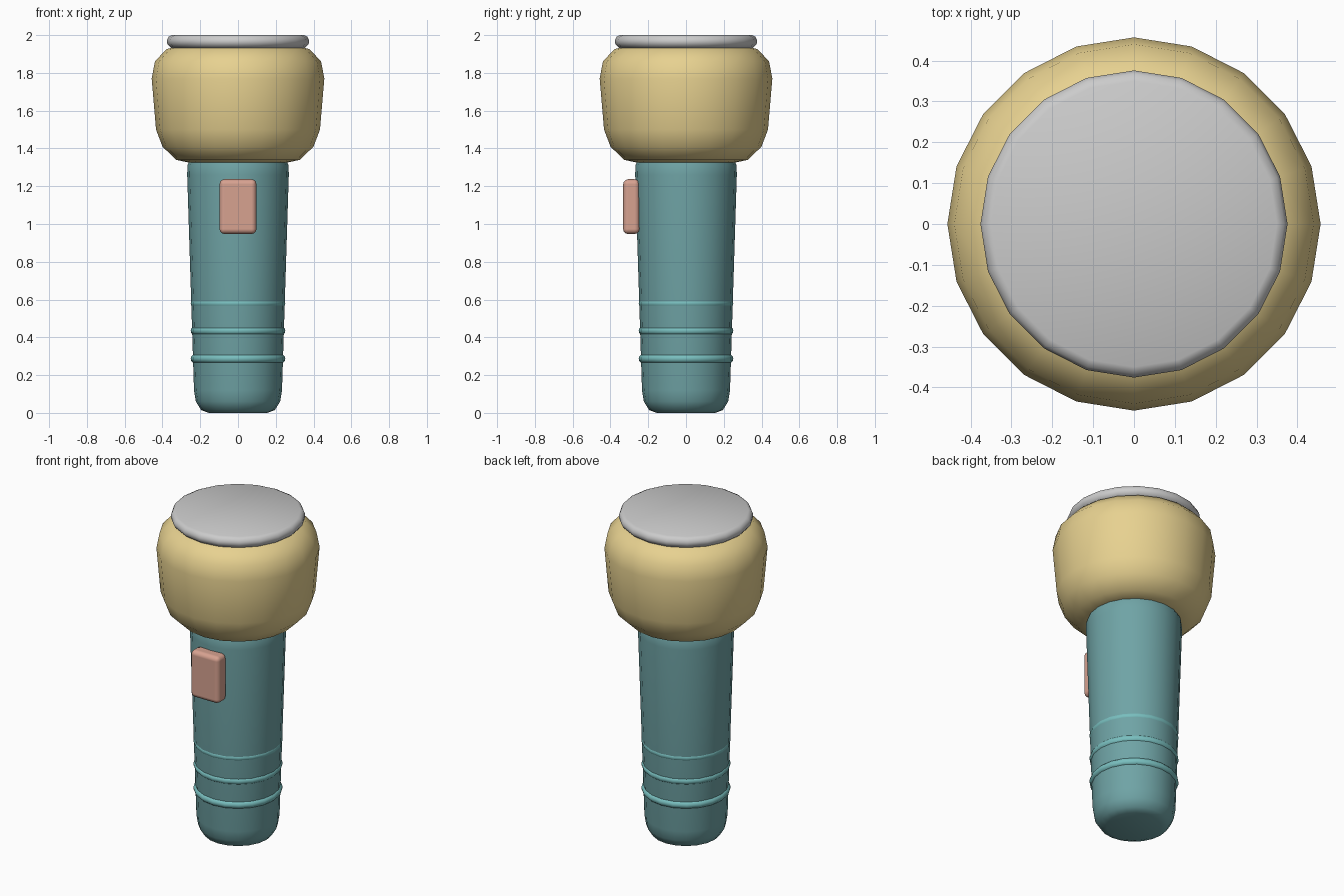
import bpy, bmesh, math

if "Cube" in bpy.data.objects:
    bpy.data.objects.remove(bpy.data.objects["Cube"])

SIDES = 20


def finish(ob, color, angle=40):
    mat = bpy.data.materials.new(ob.name + "_material")
    mat.diffuse_color = (*color, 1)
    mat.use_nodes = True
    mat.node_tree.nodes["Principled BSDF"].inputs["Base Color"].default_value = mat.diffuse_color
    ob.data.materials.append(mat)
    bpy.ops.object.select_all(action='DESELECT')
    ob.select_set(True)
    bpy.context.view_layer.objects.active = ob
    bpy.ops.object.shade_smooth_by_angle(angle=math.radians(angle))
    return ob


def lathe(name, profile, color):
    """Turn a (radius, z) profile around z and cap both ends."""
    bm = bmesh.new()
    rings = [[bm.verts.new((r * math.cos(math.tau * i / SIDES),
                            r * math.sin(math.tau * i / SIDES), z))
              for i in range(SIDES)] for r, z in profile]
    for a, b in zip(rings, rings[1:]):
        for i in range(SIDES):
            j = (i + 1) % SIDES
            bm.faces.new((a[i], a[j], b[j], b[i]))
    bm.faces.new(rings[0][::-1])
    bm.faces.new(rings[-1])
    me = bpy.data.meshes.new(name)
    bm.to_mesh(me)
    bm.free()
    ob = bpy.data.objects.new(name, me)
    bpy.context.collection.objects.link(ob)
    return finish(ob, color)


# Tapered handle with rounded base
lathe("handle", [(0.155, 0), (0.195, 0.015), (0.223, 0.06), (0.233, 0.12),
                 (0.269, 1.26), (0.268, 1.31), (0.25, 1.35)], (0.16, 0.37, 0.38))

# Rounded lamp head
lathe("head", [(0.20, 1.323), (0.26, 1.325), (0.328, 1.34), (0.40, 1.41),
               (0.434, 1.50), (0.457, 1.77), (0.44, 1.86), (0.38, 1.925),
               (0.31, 1.945)], (0.80, 0.64, 0.28))

# Lens disc
lathe("lens", [(0.35, 1.93), (0.366, 1.943), (0.376, 1.957), (0.376, 1.973),
               (0.368, 1.991), (0.35, 2.0)], (0.82, 0.82, 0.79))

# Grip rings
for k, z in enumerate((0.287, 0.435, 0.58)):
    bpy.ops.mesh.primitive_torus_add(major_radius=0.2275, minor_radius=0.023,
                                     major_segments=SIDES, minor_segments=12,
                                     location=(0, 0, z))
    ring = bpy.context.object
    ring.name = f"grip_ring_{k + 1}"
    finish(ring, (0.19, 0.52, 0.52))

# Switch on the front
bpy.ops.mesh.primitive_cube_add(size=1, location=(0, -0.289, 1.092))
switch = bpy.context.object
switch.name = "switch"
switch.scale = (0.196, 0.088, 0.29)
bpy.ops.object.transform_apply(location=False, rotation=False, scale=True)
bevel = switch.modifiers.new("bevel", 'BEVEL')
bevel.width = 0.027
bevel.segments = 3
finish(switch, (0.68, 0.36, 0.28), 50)
for p in switch.data.polygons:
    p.use_smooth = True
sharp = switch.data.attributes.get("sharp_edge")
if sharp:
    switch.data.attributes.remove(sharp)
bevel.harden_normals = True
